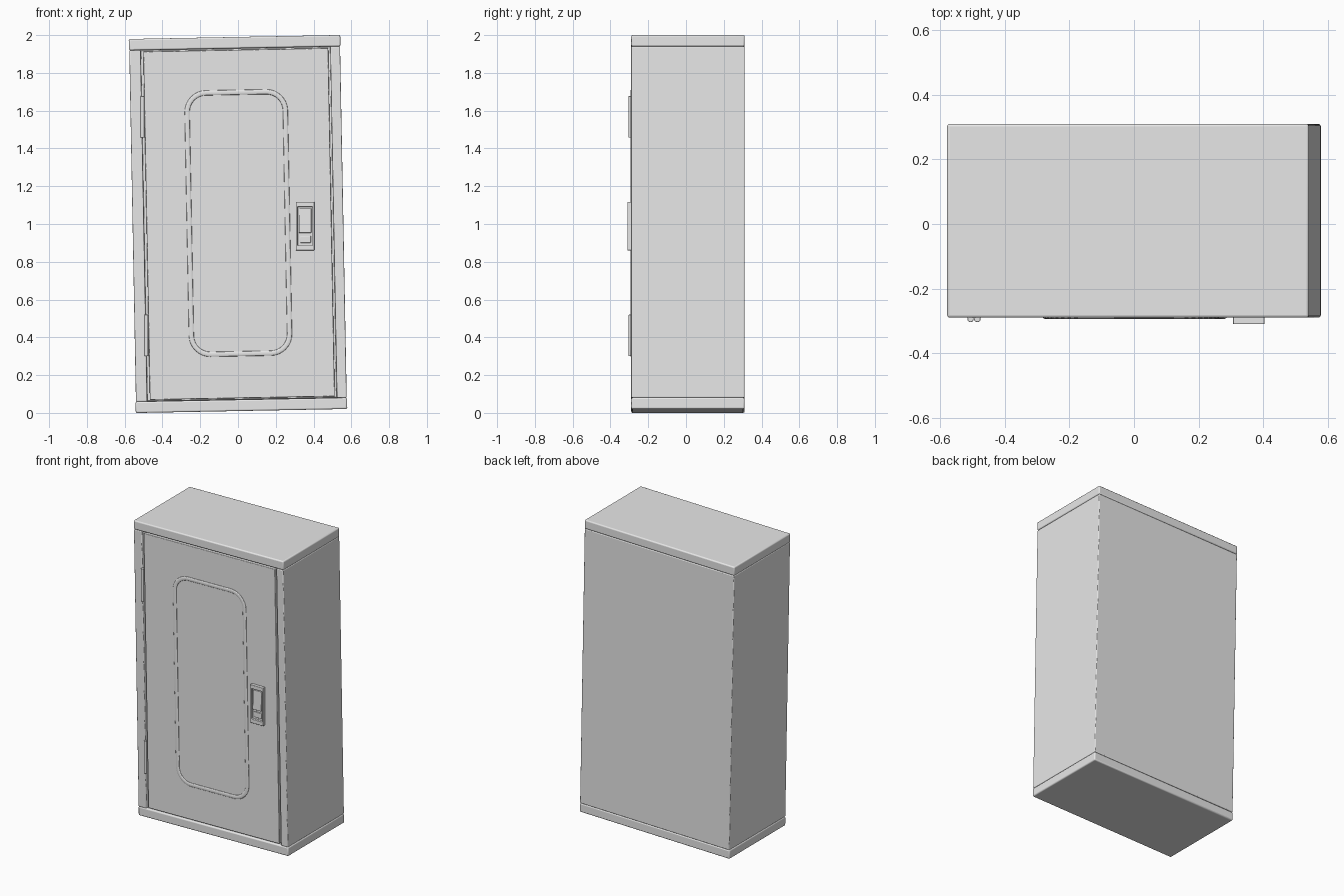
import bpy, bmesh, math
from mathutils import Matrix, Vector

cube = bpy.data.objects.get("Cube")
if cube:
    bpy.data.objects.remove(cube, do_unlink=True)

grey = bpy.data.materials.new("grey_metal")
grey.use_nodes = True
grey.diffuse_color = (0.8, 0.8, 0.8, 1)
grey.node_tree.nodes["Principled BSDF"].inputs["Base Color"].default_value = (0.8, 0.8, 0.8, 1)

FRONT, BACK = -0.29, 0.31
# The cabinet leans slightly sideways about its centre
LEAN = Matrix.Translation((0, 0, 1)) @ Matrix.Rotation(math.radians(-1.08), 4, 'Y')


def finish(obj, bevel=0, segments=3, matrix=None):
    obj.data.materials.append(grey)
    if matrix is not None:
        obj.matrix_world = matrix
    if bevel:
        mod = obj.modifiers.new("edge_round", 'BEVEL')
        mod.width, mod.segments = bevel, segments
    bpy.ops.object.select_all(action='DESELECT')
    obj.select_set(True)
    bpy.context.view_layer.objects.active = obj
    if obj.type == 'MESH':
        bpy.ops.object.shade_smooth_by_angle(angle=math.radians(35))
    return obj


def from_bmesh(name, bm):
    bmesh.ops.recalc_face_normals(bm, faces=bm.faces)
    mesh = bpy.data.meshes.new(name)
    bm.to_mesh(mesh)
    bm.free()
    obj = bpy.data.objects.new(name, mesh)
    bpy.context.collection.objects.link(obj)
    return obj


def box_bmesh(low, high):
    low, high = Vector(low), Vector(high)
    bm = bmesh.new()
    bmesh.ops.create_cube(bm, size=1)
    bmesh.ops.scale(bm, vec=high - low, verts=bm.verts)
    bmesh.ops.translate(bm, vec=(low + high) / 2, verts=bm.verts)
    return bm


def box(name, low, high, bevel=0, matrix=None):
    return finish(from_bmesh(name, box_bmesh(low, high)), bevel, 3, matrix)


# Top and bottom caps
W, H, BODY_H = 0.56, 0.99, 0.93
box("top_cap", (-W, FRONT, BODY_H), (W, BACK, H), 0.008, LEAN)
box("bottom_cap", (-W, FRONT, -H), (W, BACK, -BODY_H), 0.008, LEAN)

# Body shell: channel profile with a shallow opening for the door
SIDE, LEFT, RIGHT, INNER = 0.558, -0.498, 0.506, -0.265
profile = [(-SIDE, FRONT), (LEFT, FRONT), (LEFT, INNER), (RIGHT, INNER),
           (RIGHT, FRONT), (SIDE, FRONT), (SIDE, BACK), (-SIDE, BACK)]
bm = bmesh.new()
face = bm.faces.new([bm.verts.new((x, y, -BODY_H)) for x, y in profile])
new = bmesh.ops.extrude_face_region(bm, geom=[face])["geom"]
bmesh.ops.translate(bm, vec=(0, 0, 2 * BODY_H),
                    verts=[v for v in new if isinstance(v, bmesh.types.BMVert)])
finish(from_bmesh("body_shell", bm), 0.005, 3, LEAN)

# Door, separated from the shell by a narrow gap
box("door", (-0.484, FRONT, -0.922), (0.495, INNER + 0.002, 0.922), 0.004, LEAN)

# Raised rounded-rectangle bead on the door
half_w, half_h, radius = 0.26, 0.692, 0.1
curve = bpy.data.curves.new("door_bead", 'CURVE')
curve.dimensions = '3D'
points = []
for quarter, (sx, sz) in enumerate([(1, 1), (-1, 1), (-1, -1), (1, -1)]):
    for i in range(9):
        a = math.radians(90 * quarter + 90 * i / 8)
        points.append((sx * (half_w - radius) + radius * math.cos(a),
                       sz * (half_h - radius) + radius * math.sin(a)))
spline = curve.splines.new('POLY')
spline.points.add(len(points) - 1)
for p, (x, z) in zip(spline.points, points):
    p.co = (x, z, 0, 1)
spline.use_cyclic_u = True
spline.use_smooth = True
curve.bevel_depth = 0.013
curve.bevel_resolution = 3
bead = bpy.data.objects.new("door_bead", curve)
bpy.context.collection.objects.link(bead)
finish(bead, matrix=LEAN @ Matrix.Translation((0.002, FRONT, 0.005))
       @ Matrix.Rotation(math.pi / 2, 4, 'X') @ Matrix.Diagonal((1, 1, 0.35, 1)))

# Hinge barrels
for name, x, z in (("upper_hinge", -0.506, 1.567), ("lower_hinge", -0.485, 0.41)):
    bpy.ops.mesh.primitive_cylinder_add(vertices=20, radius=0.01, depth=0.22,
                                        location=(x, -0.294, z))
    hinge = bpy.context.object
    hinge.name = name
    finish(hinge, 0.002, 2)

# Latch housing with a recess in its front
bm = box_bmesh((0.307, -0.31, 0.86), (0.404, -0.285, 1.117))
front = min(bm.faces, key=lambda f: f.calc_center_median().y)
bmesh.ops.inset_individual(bm, faces=[front], thickness=0.013)
bmesh.ops.scale(bm, vec=(1, 1, 0.86), verts=front.verts,
                space=Matrix.Translation(-front.calc_center_median()))
inner = bmesh.ops.extrude_face_region(bm, geom=[front])["geom"]
bmesh.ops.delete(bm, geom=[front], context='FACES_ONLY')
bmesh.ops.translate(bm, vec=(0, 0.016, 0),
                    verts=[v for v in inner if isinstance(v, bmesh.types.BMVert)])
finish(from_bmesh("latch_housing", bm), 0.002, 2)

# Latch paddle, sloping outward to its lower lip, and the button under it
bm = box_bmesh((0.323, -0.307, 0.953), (0.388, -0.292, 1.083))
for v in bm.verts:
    if v.co.y < -0.3 and v.co.z > 1:
        v.co.y += 0.005
finish(from_bmesh("latch_paddle", bm), 0.002, 2)
box("latch_button", (0.33, -0.302, 0.9), (0.386, -0.292, 0.937), 0.003)
